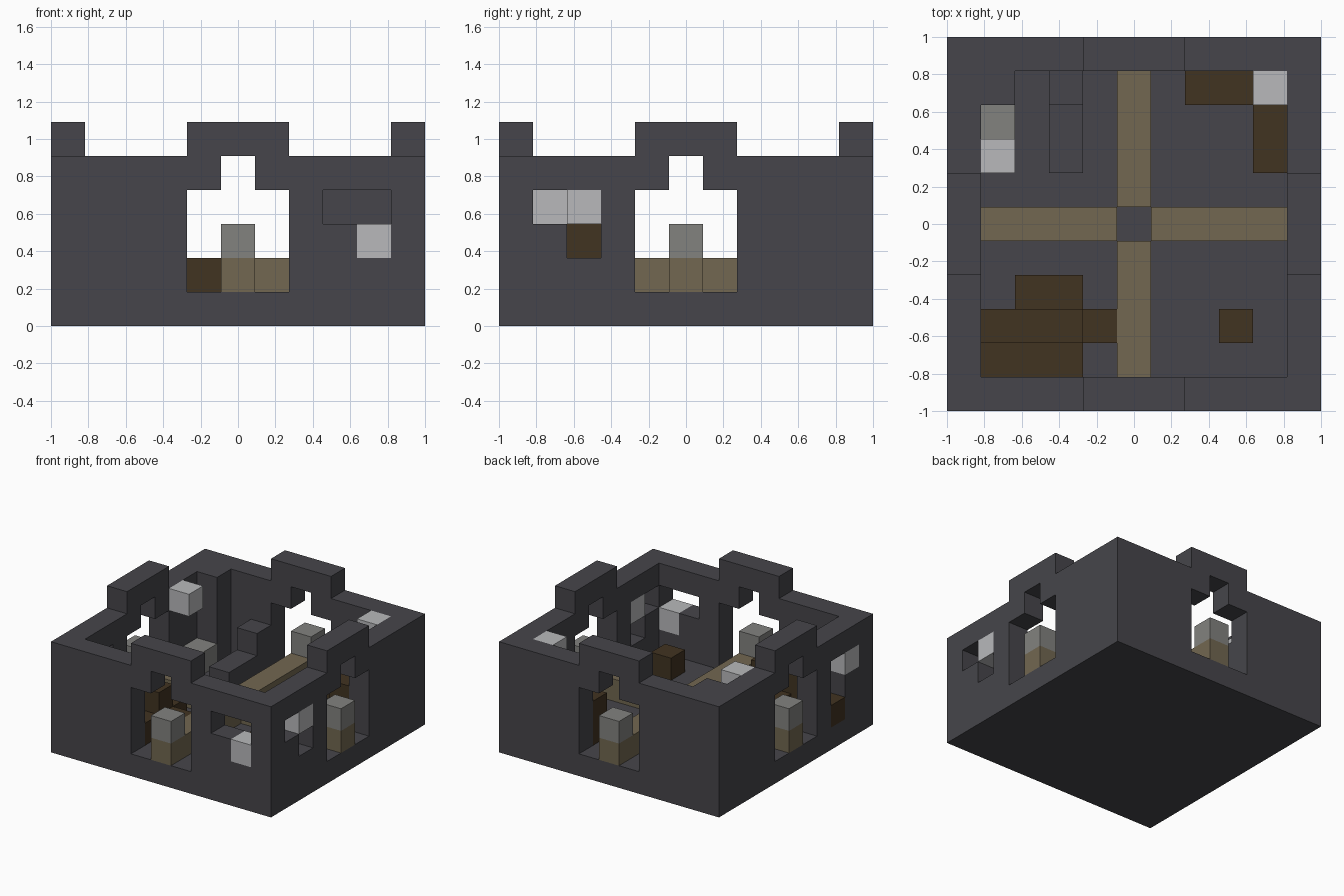
import bpy
import bmesh
from mathutils import Vector

cube = bpy.data.objects.get("Cube")
if cube:
    bpy.data.objects.remove(cube, do_unlink=True)

N = 11                # cells along each side
S = 2 / N             # size of one cell
MID, LAST = N // 2, N - 1


def material(name, rgb):
    m = bpy.data.materials.new(name)
    m.use_nodes = True
    color = (*rgb, 1)
    m.diffuse_color = color
    bsdf = m.node_tree.nodes["Principled BSDF"]
    bsdf.inputs["Base Color"].default_value = color
    bsdf.inputs["Roughness"].default_value = 0.9
    return m


STONE = material("dark stone", (0.061, 0.060, 0.069))
TAN = material("tan wood", (0.168, 0.136, 0.082))
BROWN = material("dark brown wood", (0.053, 0.033, 0.015))
PALE = material("pale grey", (0.48, 0.485, 0.497))
GREY = material("mid grey", (0.223, 0.223, 0.212))


def box(xs, ys, zs):
    """Set of cells; each argument is one index or an inclusive (first, last) pair."""
    def span(v):
        return range(v, v + 1) if isinstance(v, int) else range(v[0], v[1] + 1)
    return {(x, y, z) for x in span(xs) for y in span(ys) for z in span(zs)}


def build(name, mat, cells):
    """Make one object from the exposed faces of a set of cells."""
    bm = bmesh.new()
    for cell in cells:
        for axis in range(3):
            for sign in (-1, 1):
                step = [0, 0, 0]
                step[axis] = sign
                if tuple(c + d for c, d in zip(cell, step)) in cells:
                    continue
                n = Vector(step)
                u = Vector([float(i == (axis + 1) % 3) for i in range(3)])
                v = n.cross(u)
                mid = Vector(cell) + Vector((0.5, 0.5, 0.5)) + n / 2
                corners = [mid + (a * u + b * v) / 2
                           for a, b in ((-1, -1), (1, -1), (1, 1), (-1, 1))]
                bm.faces.new([bm.verts.new((p.x * S - 1, p.y * S - 1, p.z * S))
                              for p in corners])
    bmesh.ops.remove_doubles(bm, verts=bm.verts, dist=S / 100)
    mesh = bpy.data.meshes.new(name)
    bm.to_mesh(mesh)
    bm.free()
    mesh.materials.append(mat)
    obj = bpy.data.objects.new(name, mesh)
    bpy.context.collection.objects.link(obj)


def on_wall(side, along, z):
    """Cells of one outer wall, given the span along it."""
    return {"front": lambda: box(along, 0, z), "back": lambda: box(along, LAST, z),
            "right": lambda: box(0, along, z), "left": lambda: box(LAST, along, z)}[side]()


SIDES = ("front", "back", "left", "right")
CENTRE = (MID - 1, MID + 1)

# Floor
build("floor", STONE, box((0, LAST), (0, LAST), 0))

# Walls with arched doors, raised gate tops and L-shaped windows
walls = box((0, LAST), (0, LAST), (1, 4)) - box((1, LAST - 1), (1, LAST - 1), (1, 4))
for side in SIDES:
    walls |= on_wall(side, CENTRE, 5)
    walls -= on_wall(side, CENTRE, (1, 3)) | on_wall(side, MID, 4)
walls -= on_wall("front", (8, 9), 3) | on_wall("front", 9, 2)
walls -= on_wall("left", (1, 2), 3) | on_wall("left", 2, 2)
walls -= on_wall("right", (1, 2), 3) | on_wall("right", 2, (1, 2))
walls |= box(1, 9, (1, 4))
build("walls", STONE, walls)

# Pale blocks set in the windows
build("front_window_block", PALE, on_wall("front", 9, 2))
build("left_window_block", PALE, on_wall("left", 2, 3))
build("right_window_block", PALE, on_wall("right", 1, 3))

# Door posts
for side in SIDES:
    build(side + "_post_base", TAN, on_wall(side, MID, 1))
    build(side + "_post_cap", GREY, on_wall(side, MID, 2))

# Crossing walkways around an open centre
walk = box(MID, (1, LAST - 1), 1) | box((1, LAST - 1), MID, 1)
build("walkways", TAN, walk - box(MID, MID, 1))

# Stone steps in the back corner
build("stone_steps", STONE, box(3, (7, 9), 1) | box(3, 9, 2))

# Brown stepped bench near the front
build("stepped_bench", BROWN, box((1, 3), 1, 1) | box((0, 4), 2, 1)
      | box((2, 3), 3, 1) | box((1, 3), 2, 2))
build("stool", BROWN, box(8, 2, 1))

# Corner counter
build("corner_counter", BROWN, box((7, 9), 9, (1, 2)) | box(9, (7, 8), (1, 2)))

# Lamps and grey block
build("left_lamp", PALE, box(9, 9, 4))
build("right_lamp", PALE, box(1, 7, 4))
build("grey_block", GREY, box(1, 8, 1))
